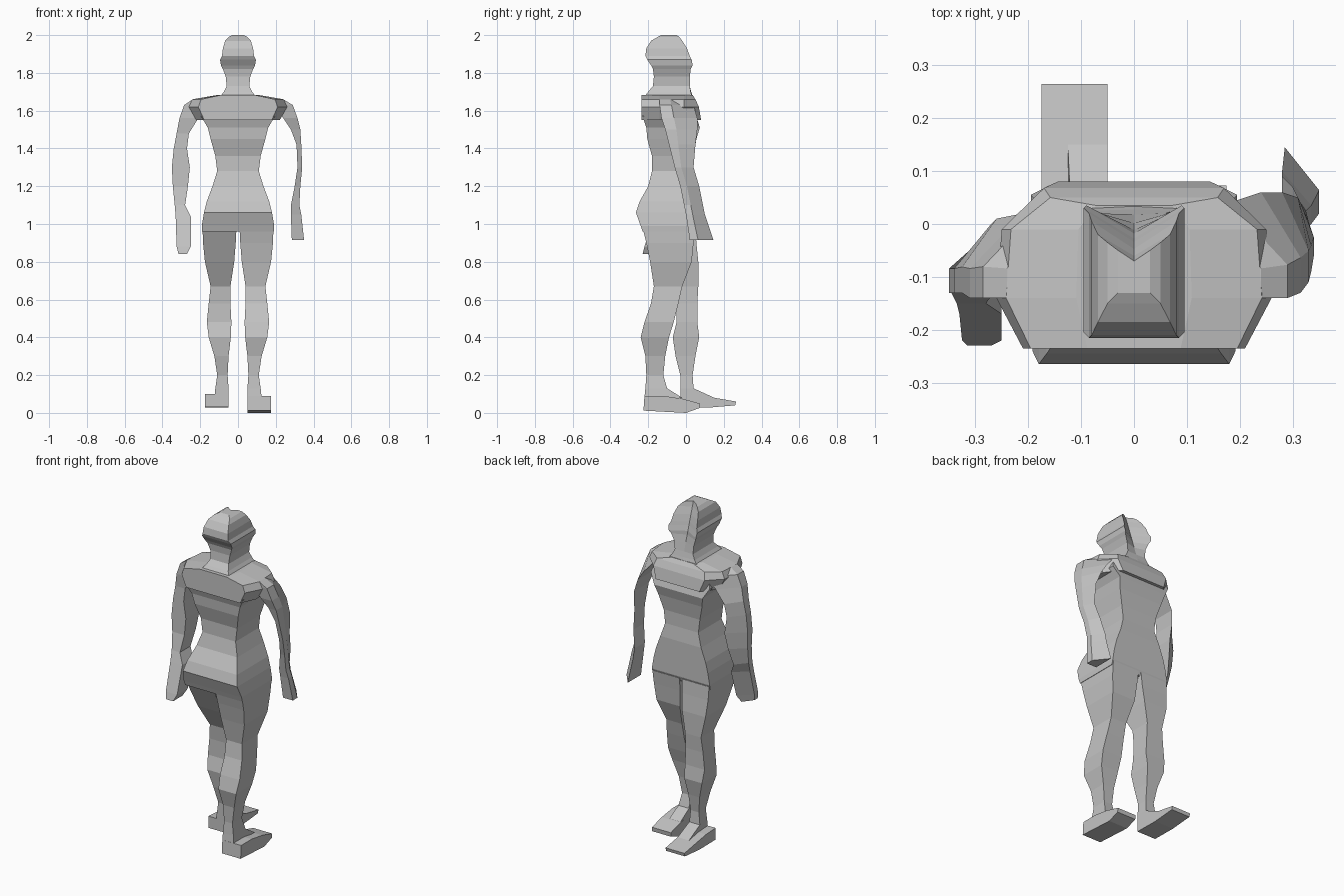
import bpy
import bmesh

start_cube = bpy.data.objects.get("Cube")
if start_cube:
    bpy.data.objects.remove(start_cube, do_unlink=True)

# One plain grey for the whole figure
GREY = (0.55, 0.55, 0.55, 1.0)
material = bpy.data.materials.new("plain grey")
material.use_nodes = True
material.diffuse_color = GREY
for node in material.node_tree.nodes:
    if node.type == 'BSDF_PRINCIPLED':
        node.inputs["Base Color"].default_value = GREY
        node.inputs["Roughness"].default_value = 0.8

CM = 0.01  # all part measurements are in hundredths of a unit


def finish_part(name, mesh_builder):
    """Turn a bmesh into a flat shaded object."""
    bmesh.ops.recalc_face_normals(mesh_builder, faces=mesh_builder.faces)
    mesh = bpy.data.meshes.new(name)
    mesh_builder.to_mesh(mesh)
    mesh_builder.free()
    mesh.materials.append(material)
    part = bpy.data.objects.new(name, mesh)
    bpy.context.collection.objects.link(part)
    return part


def bridge_rings(name, rings):
    """Skin a list of equal point rings and cap both ends."""
    builder = bmesh.new()
    loops = [[builder.verts.new([c * CM for c in point]) for point in ring]
             for ring in rings]
    for lower, upper in zip(loops, loops[1:]):
        for i in range(len(lower)):
            j = (i + 1) % len(lower)
            builder.faces.new((lower[i], lower[j], upper[j], upper[i]))
    builder.faces.new(loops[0])
    builder.faces.new(loops[-1])
    return finish_part(name, builder)


def loft_boxes(name, rows):
    """Loft rectangular slices given as height, x range and y range."""
    rings = []
    for z, x_min, x_max, y_min, y_max in rows:
        rings.append([(x_min, y_min, z), (x_max, y_min, z),
                      (x_max, y_max, z), (x_min, y_max, z)])
    return bridge_rings(name, rings)


def loft_arm(name, side, rows):
    """Loft wedge slices that thin outwards: height, inner, outer, y range."""
    rings = []
    for z, inner, outer, back, front in rows:
        outer_front = back + 0.35 * (front - back)
        rings.append([(side * inner, back, z),
                      (side * outer, back, z),
                      (side * outer, outer_front, z),
                      (side * inner, front, z)])
    return bridge_rings(name, rings)


def extrude_side(name, outline, x_min, x_max):
    """Extrude a side outline of y and z points across x."""
    return bridge_rings(name, [[(x, y, z) for y, z in outline]
                               for x in (x_min, x_max)])


# Torso: height, half width, y range
torso_rows = [
    (96, 19, -23, 4),
    (99, 19.2, -24, 5),
    (106, 18, -26.5, 5),
    (112, 16.5, -24.5, 5),
    (120, 13.5, -20, 5),
    (128, 11, -18, 4),
    (136, 12, -18, 4),
    (145, 14.5, -20.5, 5.5),
    (151, 16, -21, 7.3),
    (157, 19.5, -23, 5.5),
    (162, 18, -22, 4),
]
loft_boxes("torso", [(z, -half, half, back, front)
                     for z, half, back, front in torso_rows])

# Shoulder yoke: one plan outline, its chest sloping back towards the neck
yoke_side = [(21, -23.5), (26, -14), (25, -1), (17, 8)]
yoke_plan = yoke_side + [(-x, y) for x, y in reversed(yoke_side)]
bridge_rings("shoulders", [
    [(x * width, min(y, chest), z) for x, y in yoke_plan]
    for z, width, chest in ((155, 0.85, 8), (162, 1, 6.8),
                            (166, 0.93, 5), (168.3, 0.42, 3.5))])

# Neck and head: height, half width, back, front corners
head_rows = [
    (165, 12, -22, 4),
    (168, 9, -21.5, 3),
    (170, 7.5, -20, 2.5),
    (173, 6, -17.5, 2),
    (178, 6.5, -17, 2),
    (182, 8, -17.5, 2.5),
    (184, 9, -18.5, 3.5),
    (187, 9.5, -20.5, 3),
    (189, 8.5, -21.5, 2),
    (193, 8, -21, 0.5),
    (197, 6.8, -18.5, -2),
    (199, 5, -15, -3.5),
    (200, 3, -13, -5),
]


def face_crease(z):
    """Depth of the straight middle crease running from crown to chest."""
    return -7 + (200 - z) * 0.326


bridge_rings("head", [
    [(-half, back, z), (half, back, z), (half, front, z),
     (0, face_crease(z), z), (-half, front, z)]
    for z, half, back, front in head_rows])

# Arms: height, inner and outer x, y range
loft_arm("left_arm", 1, [
    (166, 14, 24, -14, 2),
    (163, 18, 29, -14, 4),
    (156, 24, 31.5, -13, 6),
    (150, 28, 33, -11, 6),
    (142, 31, 33.5, -9, 5),
    (130, 31.5, 34, -6, 4),
    (120, 30, 33, -3, 7),
    (110, 28, 32.5, -1, 9),
    (105, 28, 33.5, 0, 10),
    (91.5, 28.5, 35, 2, 14.5),
])
loft_arm("right_arm", -1, [
    (166, 14, 24, -14, 2),
    (163, 18, 28.5, -14, 3),
    (156, 21, 31, -14, 2),
    (148, 26, 32.5, -13, 1),
    (140, 27, 34, -13, 0),
    (130, 25.5, 35, -13, 0),
    (120, 26.5, 34.5, -13, -2),
    (110, 28, 33.5, -15, -5),
    (104, 25, 33, -17, -7),
    (88, 25, 32.5, -22, -12),
    (84, 27, 31.5, -23, -14),
])

# Legs share one front outline: height, inner x, outer x
leg_outline = [
    (98, 0.8, 18.8), (90, 1.2, 18.5), (80, 2, 17.5), (67, 4, 14.5),
    (58, 4, 15.5), (48, 3.5, 16.5), (40, 3.8, 15.5), (30, 5, 12.5),
    (20, 5.5, 11), (13, 5, 12), (8, 5, 12.5),
]
# Each stance has its own depth at those heights
left_depth = [(-23, 5), (-21, 4), (-19, 3), (-17, -2), (-18.5, -4),
              (-22, -6.5), (-24, -9), (-21.5, -11), (-21, -12),
              (-21.5, -10), (-22, -2)]
right_depth = [(-22, 5), (-18, 5.5), (-13, 6.5), (-6, 6.5), (-5, 6),
               (-5, 6), (-7, 7), (-5.5, 5), (-3, 3.5), (-3, 4), (-3, 15)]

loft_boxes("left_leg", [
    (z, inner, outer, *depth)
    for (z, inner, outer), depth in zip(leg_outline, left_depth)])
loft_boxes("right_leg", [
    (z, -outer, -inner, *depth)
    for (z, inner, outer), depth in zip(leg_outline, right_depth)])

# Feet: wedge soles, the right one stepping forward
extrude_side("left_foot", [
    (-22.5, 1.2), (0, 0), (7, 2.5), (7.3, 5), (-2, 7.5), (-12, 9), (-22, 9),
], 5, 17.5)
extrude_side("right_foot", [
    (-3, 3), (12, 2.8), (26, 4), (26.5, 6), (18, 7.5), (6, 9.5), (-3, 10),
], -17.5, -5)
